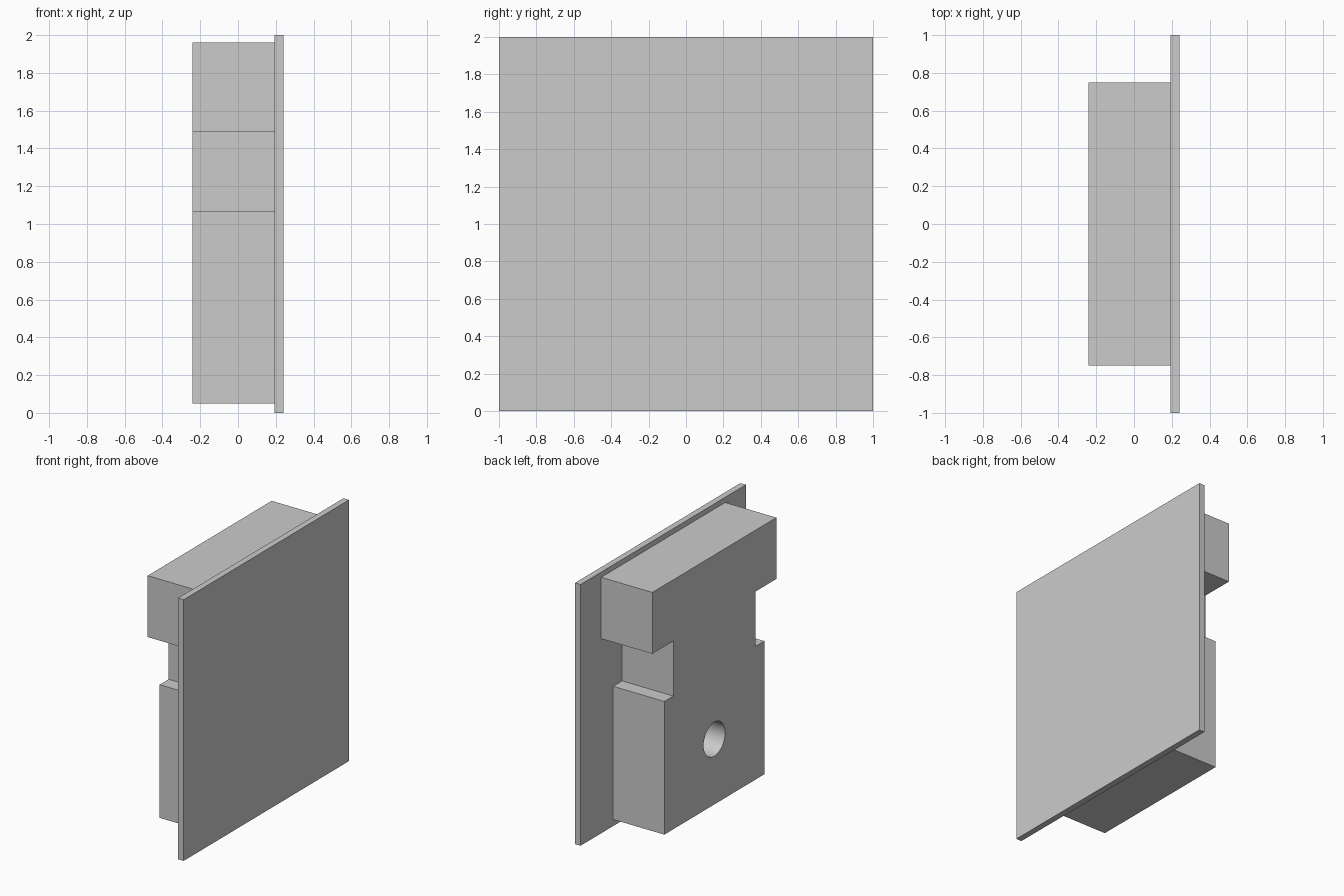
import bpy
import bmesh
import math

cube = bpy.data.objects.get("Cube")
if cube:
    bpy.data.objects.remove(cube, do_unlink=True)

BACK, SEAM, FACE = -0.24, 0.193, 0.24   # x of block end, joint, plate face

# Single grey colour
grey = bpy.data.materials.new("light_grey")
grey.use_nodes = True
colour = (0.6, 0.6, 0.6, 1)
grey.diffuse_color = colour
grey.node_tree.nodes["Principled BSDF"].inputs["Base Color"].default_value = colour


def extrude_profile(name, points, x0, x1):
    """Extrude a (y, z) outline along x."""
    bm = bmesh.new()
    face = bm.faces.new([bm.verts.new((x0, y, z)) for y, z in points])
    ext = bmesh.ops.extrude_face_region(bm, geom=[face])
    moved = [v for v in ext["geom"] if isinstance(v, bmesh.types.BMVert)]
    bmesh.ops.translate(bm, verts=moved, vec=(x1 - x0, 0, 0))
    bmesh.ops.recalc_face_normals(bm, faces=bm.faces)
    mesh = bpy.data.meshes.new(name)
    bm.to_mesh(mesh)
    bm.free()
    mesh.materials.append(grey)
    obj = bpy.data.objects.new(name, mesh)
    bpy.context.collection.objects.link(obj)
    return obj


# Square front plate
extrude_profile("face_plate", [(-1, 0), (1, 0), (1, 2), (-1, 2)], SEAM, FACE)

# Block with a notch on each side, mirrored outline
half = [(0.605, 0.05), (0.605, 1.07), (0.497, 1.07),
        (0.497, 1.49), (0.75, 1.49), (0.75, 1.96)]
outline = half + [(-y, z) for y, z in reversed(half)]
block = extrude_profile("notched_block", outline, BACK, SEAM)

# Round hole bored through the block up to the plate
circle = [(0.13 * math.cos(a), 0.55 + 0.13 * math.sin(a))
          for a in (math.tau * i / 48 for i in range(48))]
cutter = extrude_profile("hole_cutter", circle, BACK - 0.1, SEAM + 0.1)
cutter.hide_render = True
bore = block.modifiers.new("bore", "BOOLEAN")
bore.operation = "DIFFERENCE"
bore.solver = "EXACT"
bore.object = cutter
bpy.ops.object.select_all(action="DESELECT")
bpy.context.view_layer.objects.active = block
block.select_set(True)
bpy.ops.object.modifier_apply(modifier=bore.name)
bpy.data.objects.remove(cutter, do_unlink=True)
bpy.ops.object.shade_smooth_by_angle(angle=math.radians(30))
